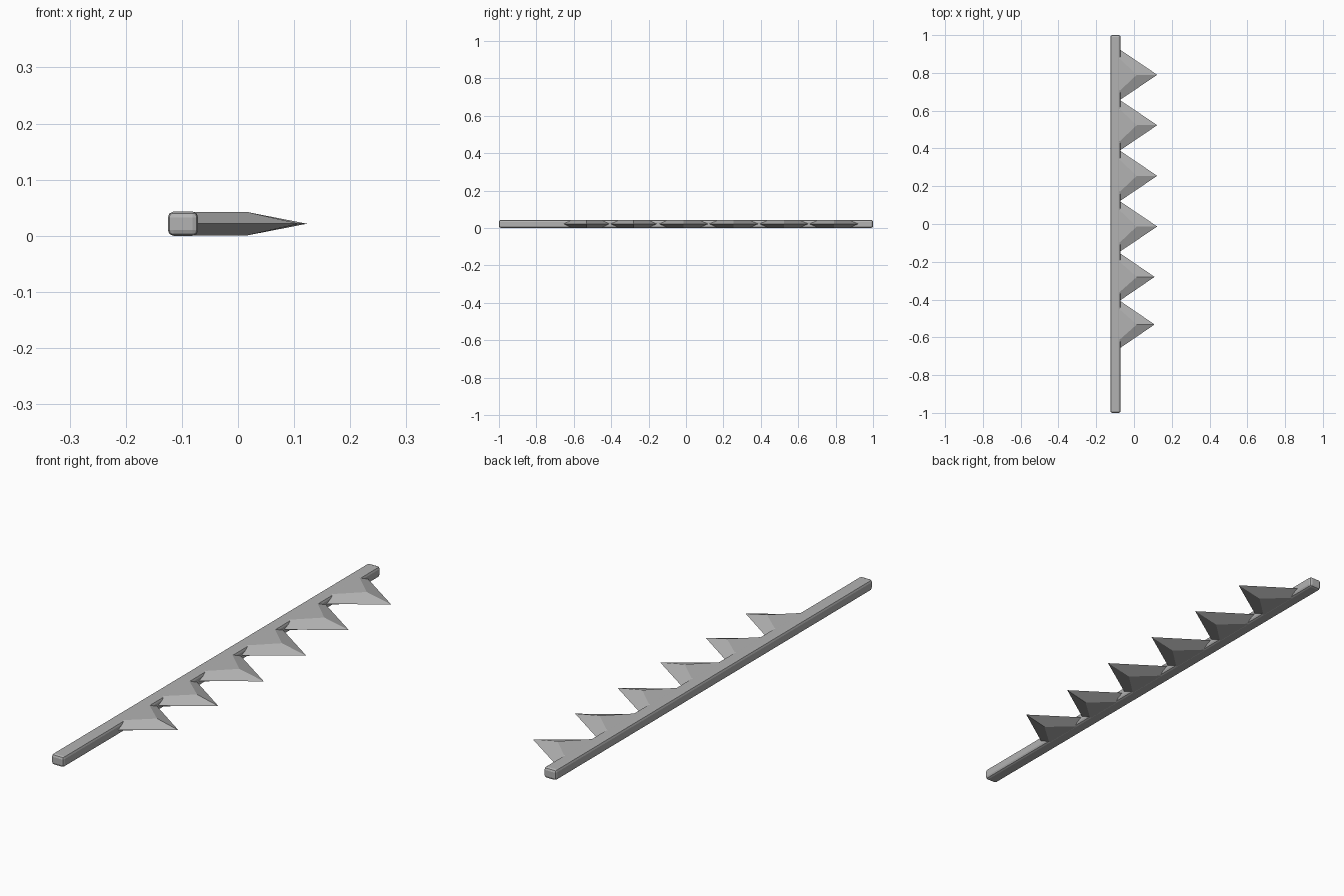
import bpy
import bmesh

if "Cube" in bpy.data.objects:
    bpy.data.objects.remove(bpy.data.objects["Cube"], do_unlink=True)

# Single grey metal
steel = bpy.data.materials.new("grey_steel")
steel.use_nodes = True
colour = (0.45, 0.45, 0.45, 1)
steel.diffuse_color = colour
steel.node_tree.nodes["Principled BSDF"].inputs["Base Color"].default_value = colour

HEIGHT = 0.043
MID = HEIGHT / 2


def add_object(name, bm):
    bmesh.ops.recalc_face_normals(bm, faces=bm.faces)
    mesh = bpy.data.meshes.new(name)
    bm.to_mesh(mesh)
    bm.free()
    mesh.materials.append(steel)
    obj = bpy.data.objects.new(name, mesh)
    bpy.context.collection.objects.link(obj)
    return obj


# Long bar with bevelled edges
bm = bmesh.new()
bmesh.ops.create_cube(bm, size=1)
for v in bm.verts:
    v.co = (v.co.x * 0.054 - 0.098, v.co.y * 2, v.co.z * HEIGHT + MID)
bar = add_object("bar", bm)
bevel = bar.modifiers.new("edge_bevel", "BEVEL")
bevel.width = 0.01
bevel.segments = 2


def add_tooth(name, y, tip_x, half):
    """Triangular blade: sharp mid-height rim, flat triangles above and below."""
    bm = bmesh.new()
    root, rim_x, ridge_x, flat = -0.088, -0.074, 0.015, half * 0.63
    rim = [bm.verts.new((x, y + dy, MID)) for x, dy in
           ((root, -half), (rim_x, -half), (tip_x, 0), (rim_x, half), (root, half))]
    for z in (HEIGHT - 0.0004, 0.0004):
        a, b, ridge, c, d = [bm.verts.new((x, y + dy, z)) for x, dy in
                             ((root, -flat), (rim_x, -flat), (ridge_x, 0),
                              (rim_x, flat), (root, flat))]
        face = [a, b, ridge, c, d]
        bm.faces.new(face)
        for i in range(5):
            j = (i + 1) % 5
            if i < 4:
                bm.faces.new((rim[i], rim[j], face[j], face[i]))
            else:
                bm.faces.new((rim[4], rim[0], a, d))
    add_object(name, bm)


# Row of teeth, the front two slightly smaller
for i, y in enumerate((0.79, 0.523, 0.255, -0.013, -0.28, -0.532)):
    small = i > 3
    add_tooth(f"tooth_{i + 1}", y, 0.109 if small else 0.123, 0.125 if small else 0.133)
